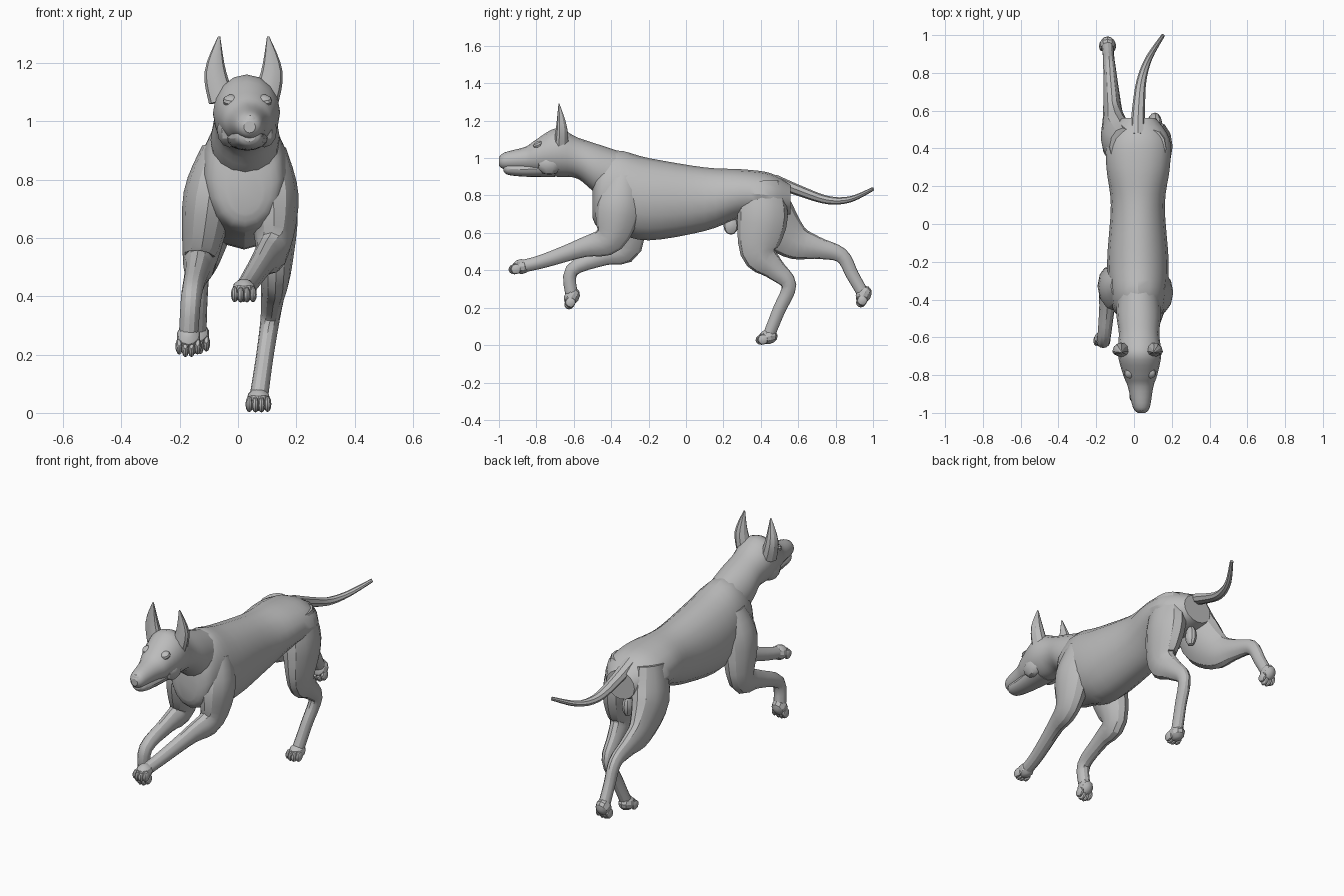
import bpy, bmesh, math
from mathutils import Vector, Matrix

default_cube = bpy.data.objects.get("Cube")
if default_cube:
    bpy.data.objects.remove(default_cube)

coat = bpy.data.materials.new("coat grey")
coat.use_nodes = True
coat_colour = (.5, .5, .5, 1)
coat.diffuse_color = coat_colour
coat.node_tree.nodes["Principled BSDF"].inputs["Base Color"].default_value = coat_colour
parts = []


def finish(name, bm):
    """Turn a bmesh into a named, coloured object."""
    bmesh.ops.recalc_face_normals(bm, faces=bm.faces)
    mesh = bpy.data.meshes.new(name)
    bm.to_mesh(mesh)
    bm.free()
    mesh.materials.append(coat)
    part = bpy.data.objects.new(name, mesh)
    bpy.context.collection.objects.link(part)
    parts.append(part)


def smooth_rows(rows, steps=4):
    """Catmull-Rom curve through the rows, each a Vector of any length."""
    rows = [Vector(row) for row in rows]
    result = []
    for index, (start, end) in enumerate(zip(rows, rows[1:])):
        before = rows[max(index - 1, 0)]
        after = rows[min(index + 2, len(rows) - 1)]
        for step in range(steps):
            t = step / steps
            leave, arrive = (end - before) / 2, (after - start) / 2
            bend = 3 * (end - start) - 2 * leave - arrive
            twist = 2 * (start - end) + leave + arrive
            result.append(start + t * (leave + t * (bend + t * twist)))
    return result + [rows[-1]]


def skin(name, centres, sizes, directions, sides, front=1):
    """Join elliptical rings; front scales the half that faces forward."""
    bm = bmesh.new()
    rings = []
    for centre, (wide, deep), direction in zip(centres, sizes, directions):
        across = Vector((1, 0, 0))
        across = (across - direction * across.dot(direction)).normalized()
        inward = direction.cross(across)
        ring = []
        for side in range(sides):
            angle = math.tau * side / sides
            depth = math.sin(angle) * deep
            if depth < 0:
                depth *= front
            ring.append(bm.verts.new(centre + across * math.cos(angle) * wide + inward * depth))
        rings.append(ring)
    for ring, following in zip(rings, rings[1:]):
        for side in range(sides):
            bm.faces.new((ring[side - 1], ring[side], following[side], following[side - 1]))
    bm.faces.new(rings[0])
    bm.faces.new(rings[-1])
    finish(name, bm)


def sway(y):
    """Sideways drift of the body's middle."""
    return .02 + .02 * y * y


def trunk_part(name, profile):
    """Upright rings from rows of y, underside, topline and half width."""
    centres, sizes = [], []
    for y, low, high, half_width in smooth_rows([Vector(row) for row in profile]):
        centres.append(Vector((sway(y), y, (low + high) / 2)))
        sizes.append((half_width, (high - low) / 2))
    skin(name, centres, sizes, [Vector((0, 1, 0))] * len(centres), sides=16)


def limb(name, path, sizes, sides=12, front=1):
    """Rings square to a curved path."""
    centres = smooth_rows(path)
    last = len(centres) - 1
    directions = [(centres[min(i + 1, last)] - centres[max(i - 1, 0)]).normalized()
                  for i in range(last + 1)]
    skin(name, centres, smooth_rows(sizes), directions, sides, front)


def blob(name, place, size, tilt=0):
    """Ellipsoid turned about x."""
    bm = bmesh.new()
    turn = Matrix.Translation(place) @ Matrix.Rotation(tilt, 4, 'X') @ Matrix.Diagonal((*size, 1))
    bmesh.ops.create_uvsphere(bm, u_segments=10, v_segments=6, radius=1, matrix=turn)
    finish(name, bm)


def paw(name, place, tilt, width=.042):
    """Pad with four toes, pointing forward before the tilt."""
    turn = Matrix.Rotation(tilt, 3, 'X')
    blob(name + "_pad", place, Vector((1, 1.2, .95)) * width, tilt)
    for toe in range(4):
        spread = (toe - 1.5) / 2
        offset = turn @ Vector((spread * width, width * (abs(spread) / 2 - 1.1), -width / 4))
        blob(f"{name}_toe_{toe + 1}", place + offset, Vector((.32, .7, .65)) * width, tilt)


def foreleg(name, top, shoulder, elbow, wrist, foot, tilt):
    path = [Vector(joint) for joint in (top, shoulder, elbow, wrist, foot)]
    path.insert(3, path[2].lerp(path[3], .4))
    limb(name, path, [(.065, .08), (.088, .12), (.06, .085), (.042, .052), (.035, .037), (.033, .033)])
    paw(name + "_paw", path[-1], tilt)


def hind_leg(name, top, thigh, stifle, hock, foot, tilt):
    path = [Vector(joint) for joint in (top, thigh, stifle, hock, foot)]
    path.insert(4, path[3].lerp(path[4], .5))
    path.insert(3, path[2].lerp(path[3], .5))
    limb(name, path, [(.07, .1), (.085, .135), (.055, .1), (.042, .06),
                      (.033, .04), (.03, .034), (.032, .032)])
    paw(name + "_paw", path[-1], tilt)


# Trunk, head and jaw
trunk_part("torso", [(-.5, .68, .84, .06), (-.47, .63, .98, .125), (-.37, .6, 1.04, .15),
                     (-.2, .56, 1, .163), (.1, .61, .95, .143), (.3, .68, .94, .168),
                     (.45, .68, .92, .165), (.56, .7, .86, .09)])
trunk_part("neck_and_skull", [(-.25, .73, 1, .1), (-.46, .8, 1.07, .118), (-.58, .89, 1.11, .107),
                              (-.69, .9, 1.16, .115), (-.8, .92, 1.1, .09), (-.86, .93, 1.06, .068),
                              (-.97, .94, 1.03, .045), (-1, .96, 1, .02)])
trunk_part("lower_jaw", [(-.7, .9, 1, .08), (-.85, .9, .98, .06), (-.95, .91, .975, .045),
                         (-.975, .93, .96, .02)])
blob("nose", (sway(1), -.98, 1), (.028, .018, .022))

# Paired features of the head
for side, label in ((1, "left"), (-1, "right")):
    def beside(reach, y, z):
        return Vector((sway(y) - .01 + side * reach, y, z))
    limb(label + "_ear", [beside(.075, -.68, 1.07), beside(.097, -.675, 1.17), beside(.084, -.68, 1.29)],
         [(.045, .055), (.037, .04), (.004, .004)], sides=10, front=.5)
    blob(label + "_brow", beside(.055, -.79, 1.07) + Vector((.01, 0, 0)), (.03, .03, .02), tilt=.4)
    blob(label + "_cheek", beside(.06, -.73, .97) + Vector((.01, 0, 0)), (.045, .07, .06))

# Tail, thinning evenly to its tip
tail_path = [(.02, .47, .88), (.025, .62, .82), (.04, .76, .775), (.08, .88, .78), (.155, 1, .835)]
tail_sizes = [(.042 - joint * .008, .034 - joint * .006) for joint in range(len(tail_path))]
limb("tail", tail_path, tail_sizes, sides=8)

# Legs in a running stride
foreleg("left_foreleg", top=(.1, -.33, .9), shoulder=(.12, -.36, .74), elbow=(.12, -.41, .57),
        wrist=(.04, -.76, .45), foot=(.02, -.88, .42), tilt=.1)
foreleg("right_foreleg", top=(-.06, -.33, .9), shoulder=(-.1, -.34, .74), elbow=(-.13, -.32, .53),
        wrist=(-.16, -.61, .4), foot=(-.17, -.61, .26), tilt=1)
hind_leg("left_hind_leg", top=(.1, .4, .87), thigh=(.12, .41, .69), stifle=(.13, .39, .5),
         hock=(.11, .55, .32), foot=(.07, .44, .045), tilt=.15)
hind_leg("right_hind_leg", top=(-.06, .41, .87), thigh=(-.09, .45, .69), stifle=(-.11, .57, .56),
         hock=(-.13, .83, .48), foot=(-.14, .95, .27), tilt=1)

# Skin folds under the loin and below the tail
blob("groin_fold", (.02, .24, .64), (.025, .04, .05))
blob("rear_fold", (.02, .5, .64), (.03, .035, .06))

# Smooth shading with kept creases
bpy.ops.object.select_all(action='DESELECT')
for part in parts:
    part.select_set(True)
bpy.context.view_layer.objects.active = parts[0]
bpy.ops.object.shade_smooth_by_angle(angle=math.radians(30))
